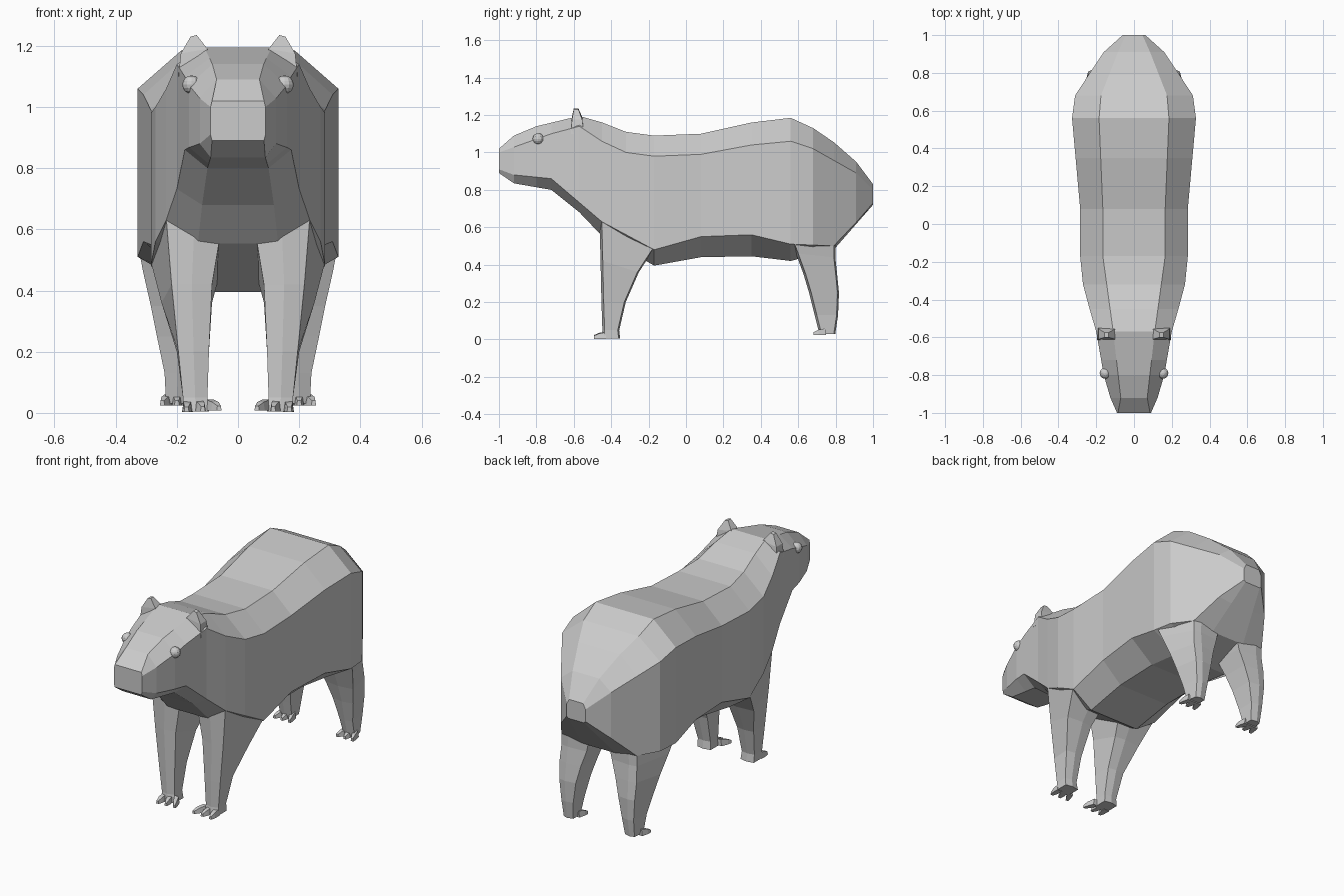
import bpy
import bmesh
from mathutils import Vector

default = bpy.data.objects.get("Cube")
if default:
    bpy.data.objects.remove(default, do_unlink=True)

grey = bpy.data.materials.new("light grey")
grey.use_nodes = True
grey.diffuse_color = (0.6, 0.6, 0.6, 1)
grey.node_tree.nodes["Principled BSDF"].inputs["Base Color"].default_value = grey.diffuse_color


def finish(name, bm):
    """Turn a bmesh into a flat-shaded object in the single coat colour."""
    bmesh.ops.recalc_face_normals(bm, faces=bm.faces)
    mesh = bpy.data.meshes.new(name)
    bm.to_mesh(mesh)
    bm.free()
    mesh.materials.append(grey)
    obj = bpy.data.objects.new(name, mesh)
    bpy.context.collection.objects.link(obj)
    return obj


def loft(name, rings, side=1):
    """Skin a list of equal point rings and cap both ends."""
    bm = bmesh.new()
    loops = [[bm.verts.new((side * x, y, z)) for x, y, z in ring] for ring in rings]
    for low, high in zip(loops, loops[1:]):
        for i in range(len(low)):
            j = (i + 1) % len(low)
            bm.faces.new((low[i], low[j], high[j], high[i]))
    bm.faces.new(loops[0])
    bm.faces.new(loops[-1])
    return finish(name, bm)


def along(line, y):
    """Read a straight-segment profile line at position y."""
    for (y0, v0), (y1, v1) in zip(line, line[1:]):
        if y <= y1:
            return v0 + (v1 - v0) * (y - y0) / (y1 - y0)
    return line[-1][1]


# Body: profile lines along the length, giving heights and half widths
back_height = [(-1, 1.02), (-.92, 1.09), (-.8, 1.14), (-.55, 1.2), (-.32, 1.11), (-.17, 1.09),
               (.08, 1.1), (.35, 1.16), (.56, 1.185), (.68, 1.13), (.79, 1.055), (.91, .95), (1, .83)]
shoulder_height = [(-1, 1), (-.72, 1.1), (-.57, 1.14), (-.45, 1.06), (-.32, 1), (-.17, .98),
                   (.08, .99), (.35, 1.04), (.56, 1.06), (.68, 1.02), (.91, .89), (1, .8)]
flank_height = [(-1, .91), (-.92, .88), (-.72, .86), (-.45, .63), (-.17, .48), (.08, .55),
                (.35, .56), (.56, .51), (.8, .5), (1, .73)]
belly_height = [(-1, .89), (-.92, .835), (-.72, .8), (-.57, .68), (-.46, .56), (-.17, .395),
                (.08, .44), (.35, .445), (.56, .42), (.79, .48), (1, .72)]
back_width = [(-1, .085), (-.92, .07), (-.57, .11), (-.17, .165), (.08, .165), (.56, .185),
              (.68, .175), (.91, .085), (1, .045)]
flank_width = [(-1, .09), (-.92, .125), (-.8, .16), (-.57, .2), (-.45, .235), (-.32, .27),
               (-.17, .285), (.08, .285), (.56, .328), (.68, .312), (.79, .24), (.91, .16), (1, .06)]
belly_width = [(-1, .085), (-.72, .1), (-.46, .13), (-.17, .16), (.56, .17), (1, .05)]

stations = [-1, -.92, -.8, -.72, -.57, -.45, -.32, -.17, .08, .35, .56, .68, .79, .91, 1]
rings = []
for y in stations:
    half = [(along(back_width, y), along(back_height, y)),
            (along(flank_width, y), along(shoulder_height, y)),
            (along(flank_width, y), along(flank_height, y)),
            (along(belly_width, y), along(belly_height, y))]
    rings.append([(x, y, z) for x, z in half] + [(-x, y, z) for x, z in reversed(half)])
loft("body", rings)


def leg_ring(front_z, back_z, front, back, inner, outer_front, outer_back):
    """Six-sided leg section with a soft ridge down the front and back."""
    middle = (inner + outer_front) / 2
    return [(outer_front, front, front_z), (middle, front - .012, front_z), (inner, front, front_z),
            (inner, back, back_z), (middle, back + .008, back_z), (outer_back, back, back_z)]


front_rings = [leg_ring(*values) for values in (
    (.63, .49, -.45, -.175, .05, .234, .284),
    (.42, .36, -.445, -.26, .085, .217, .25),
    (.2, .2, -.44, -.33, .095, .195, .2),
    (.05, .05, -.435, -.365, .1, .18, .18),
    (.005, .005, -.44, -.36, .095, .18, .18))]
hind_rings = [leg_ring(*values) for values in (
    (.54, .53, .57, .79, .06, .325, .24),
    (.46, .44, .6, .79, .08, .31, .24),
    (.35, .35, .64, .8, .11, .285, .245),
    (.25, .25, .67, .81, .135, .265, .24),
    (.13, .13, .7, .805, .155, .24, .23),
    (.03, .03, .725, .79, .165, .235, .225))]


def toe(name, x, spread, y, z, side):
    """A short tapering toe that points forward."""
    ends = []
    for reach, wide, tall in ((0, .018, .036), (-.04, .015, .028), (-.065, .008, .016)):
        cx = x + spread * reach
        ends.append([(cx - wide, y + reach, z), (cx + wide, y + reach, z),
                     (cx + wide * .7, y + reach, z + tall), (cx - wide * .7, y + reach, z + tall)])
    loft(name, ends, side)


def ear_ring(x0, x1, y0, y1, z_in, z_out):
    return [(x0, y0, z_in), (x1, y0, z_out), (x1, y1, z_out), (x0, y1, z_in)]


ear_rings = [ear_ring(.1, .195, -.615, -.545, 1.13, 1.1),
             ear_ring(.1, .187, -.61, -.555, 1.19, 1.175),
             ear_ring(.135, .155, -.6, -.575, 1.235, 1.23)]

# Paired parts, mirrored across the middle
for label, side in (("left", 1), ("right", -1)):
    loft(label + "_front_leg", front_rings, side)
    loft(label + "_hind_leg", hind_rings, side)
    for number in (-1, 0, 1):
        toe(f"{label}_front_toe_{number + 2}", .128 + number * .037, -number * .25 + .2,
            -.428, .005 - .002 * number, side)
        toe(f"{label}_hind_toe_{number + 2}", .2 + number * .028, -number * .3, .748, .024, side)
    loft(label + "_ear", ear_rings, side)
    bm = bmesh.new()
    bmesh.ops.create_uvsphere(bm, u_segments=12, v_segments=8, radius=.03)
    bmesh.ops.translate(bm, verts=bm.verts, vec=Vector((side * .152, -.79, 1.073)))
    finish(label + "_eye", bm)
